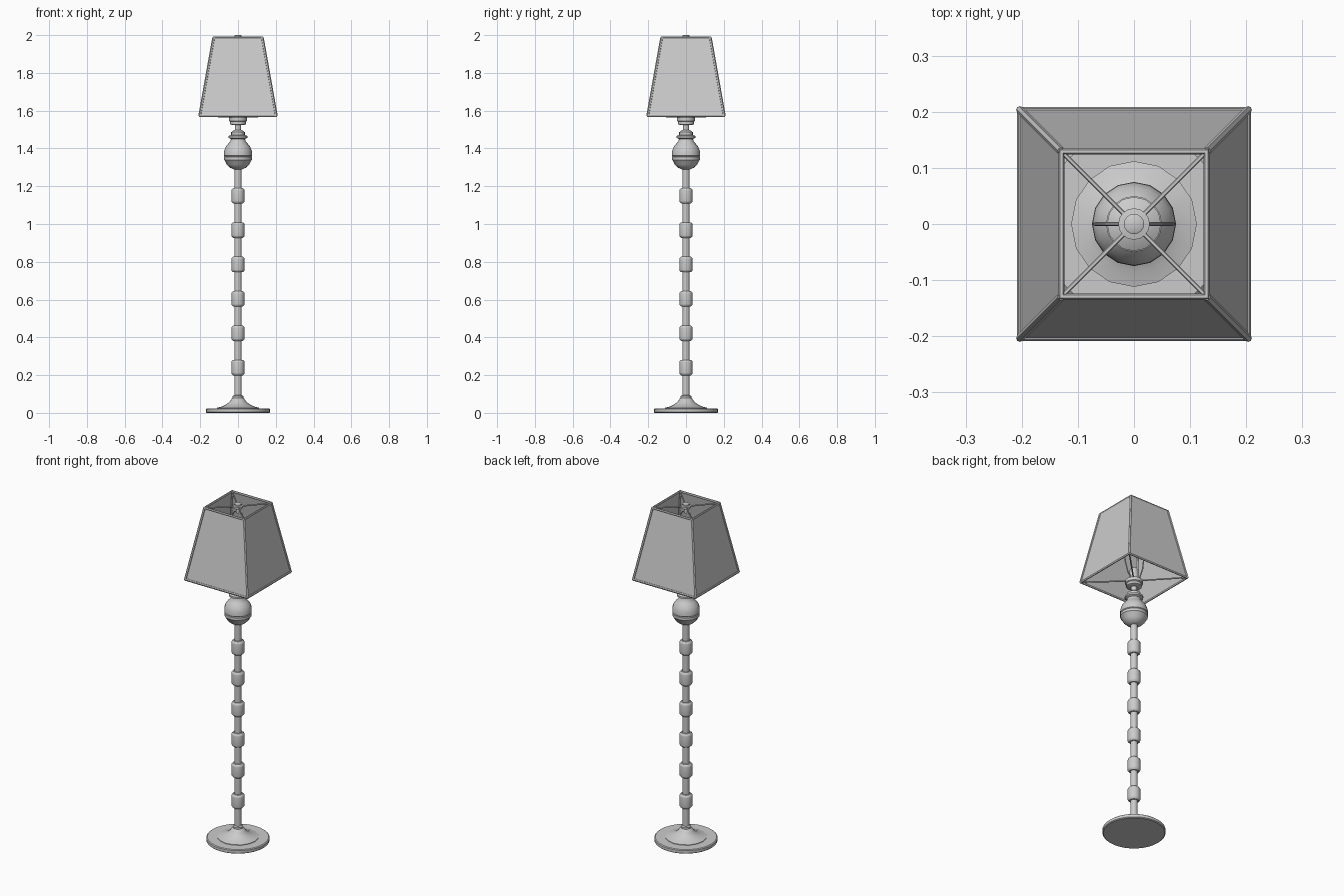
import bpy, math
from mathutils import Vector

if "Cube" in bpy.data.objects:
    bpy.data.objects.remove(bpy.data.objects["Cube"])

GREY = (0.6, 0.6, 0.6, 1)
mat = bpy.data.materials.new("plain_grey")
mat.use_nodes = True
mat.diffuse_color = GREY
mat.node_tree.nodes["Principled BSDF"].inputs["Base Color"].default_value = GREY


def finish(obj, smooth=True):
    obj.data.materials.append(mat)
    bpy.ops.object.select_all(action='DESELECT')
    obj.select_set(True)
    bpy.context.view_layer.objects.active = obj
    if obj.type == 'CURVE':
        bpy.ops.object.convert(target='MESH')
        obj = bpy.context.object
    if smooth:
        bpy.ops.object.shade_smooth_by_angle(angle=math.radians(35))
    return obj


def mesh_object(name, verts, faces, smooth=True):
    mesh = bpy.data.meshes.new(name)
    mesh.from_pydata(verts, [], faces)
    mesh.update()
    obj = bpy.data.objects.new(name, mesh)
    bpy.context.collection.objects.link(obj)
    return finish(obj, smooth)


def lathe(name, profile, sides=16):
    """Turn a bottom-to-top (radius, height) profile about the z axis."""
    verts, faces = [], []
    for r, z in profile:
        for i in range(sides):
            a = math.tau * i / sides
            verts.append((r * math.cos(a), r * math.sin(a), z))
    for k in range(len(profile) - 1):
        for i in range(sides):
            j = (i + 1) % sides
            low, high = k * sides, (k + 1) * sides
            faces.append((low + i, low + j, high + j, high + i))
    faces.append(tuple(reversed(range(sides))))
    faces.append(tuple(range(len(verts) - sides, len(verts))))
    return mesh_object(name, verts, faces)


def tube(name, points, radius, cyclic=False):
    """Sweep a round wire along straight segments."""
    curve = bpy.data.curves.new(name, 'CURVE')
    curve.dimensions = '3D'
    curve.bevel_depth = radius
    curve.bevel_resolution = 1
    curve.use_fill_caps = not cyclic
    spline = curve.splines.new('POLY')
    spline.points.add(len(points) - 1)
    for p, co in zip(spline.points, points):
        p.co = (*co, 1)
    spline.use_cyclic_u = cyclic
    obj = bpy.data.objects.new(name, curve)
    bpy.context.collection.objects.link(obj)
    return finish(obj)


def square(half, z):
    return [Vector((sx * half, sy * half, z))
            for sx, sy in ((-1, -1), (1, -1), (1, 1), (-1, 1))]


# Foot: flat disc with a flared dome
lathe("base_disc", [(0.165, 0), (0.17, 0.004), (0.17, 0.02), (0.165, 0.024)], 32)
lathe("base_flare", [(0.112, 0.022), (0.112, 0.027), (0.085, 0.034), (0.06, 0.046),
                     (0.042, 0.062), (0.032, 0.078), (0.028, 0.08), (0.028, 0.09),
                     (0.019, 0.094)])

# Pole and its evenly spaced collars
lathe("pole", [(0.019, 0.08), (0.019, 1.31)])
for n in range(6):
    z = 0.24 + 0.182 * n
    lathe(f"pole_collar_{n + 1}", [(0.026, z - 0.041), (0.034, z - 0.033),
                                   (0.035, z - 0.028), (0.035, z + 0.028),
                                   (0.034, z + 0.033), (0.026, z + 0.041)])

# Turned globe with a raised band, flowing into the neck
lathe("globe", [(0.02, 1.288), (0.042, 1.298), (0.06, 1.315), (0.07, 1.335),
                (0.075, 1.34), (0.075, 1.355), (0.071, 1.358), (0.075, 1.362),
                (0.074, 1.385), (0.066, 1.407), (0.052, 1.425), (0.041, 1.437),
                (0.038, 1.45), (0.05, 1.456), (0.05, 1.466), (0.036, 1.472),
                (0.036, 1.486), (0.026, 1.494), (0.017, 1.498), (0.017, 1.53)])

# Socket cup and lamp holder
lathe("socket_cup", [(0.032, 1.524), (0.042, 1.528), (0.042, 1.542), (0.048, 1.546),
                     (0.048, 1.565), (0.036, 1.572), (0.024, 1.576),
                     (0.024, 1.63), (0.018, 1.64)])

# Wire harp that carries the shade
right_half = [(0.02, 1.585), (0.04, 1.6), (0.06, 1.66), (0.07, 1.74),
              (0.066, 1.82), (0.048, 1.9), (0.024, 1.945)]
harp_path = ([(x, 0, z) for x, z in right_half] + [(0, 0, 1.955)]
             + [(-x, 0, z) for x, z in reversed(right_half)])
tube("harp", harp_path, 0.0035)

# Hub and finial
lathe("finial", [(0.01, 1.945), (0.01, 1.972), (0.028, 1.976), (0.028, 1.988),
                 (0.018, 1.99), (0.018, 1.998), (0.015, 2.0)])

# Shade: four thin sloping panels
bottom, top = square(0.203, 1.572), square(0.129, 1.987)
panels = mesh_object("shade_panels", bottom + top,
                     [(i, (i + 1) % 4, (i + 1) % 4 + 4, i + 4) for i in range(4)],
                     smooth=False)
shell = panels.modifiers.new("thickness", 'SOLIDIFY')
shell.thickness = 0.004
shell.offset = 0

# Shade frame: rims, corner posts and crossed support wires
tube("shade_bottom_rim", bottom, 0.0075, cyclic=True)
tube("shade_top_rim", top, 0.0075, cyclic=True)
for i in range(4):
    tube(f"shade_corner_post_{i + 1}", [bottom[i], top[i]], 0.0075)
    tube(f"top_spoke_{i + 1}", [top[i], Vector((0, 0, 1.982))], 0.004)
    tube(f"bottom_spoke_{i + 1}", [bottom[i], Vector((0, 0, 1.565))], 0.004)
